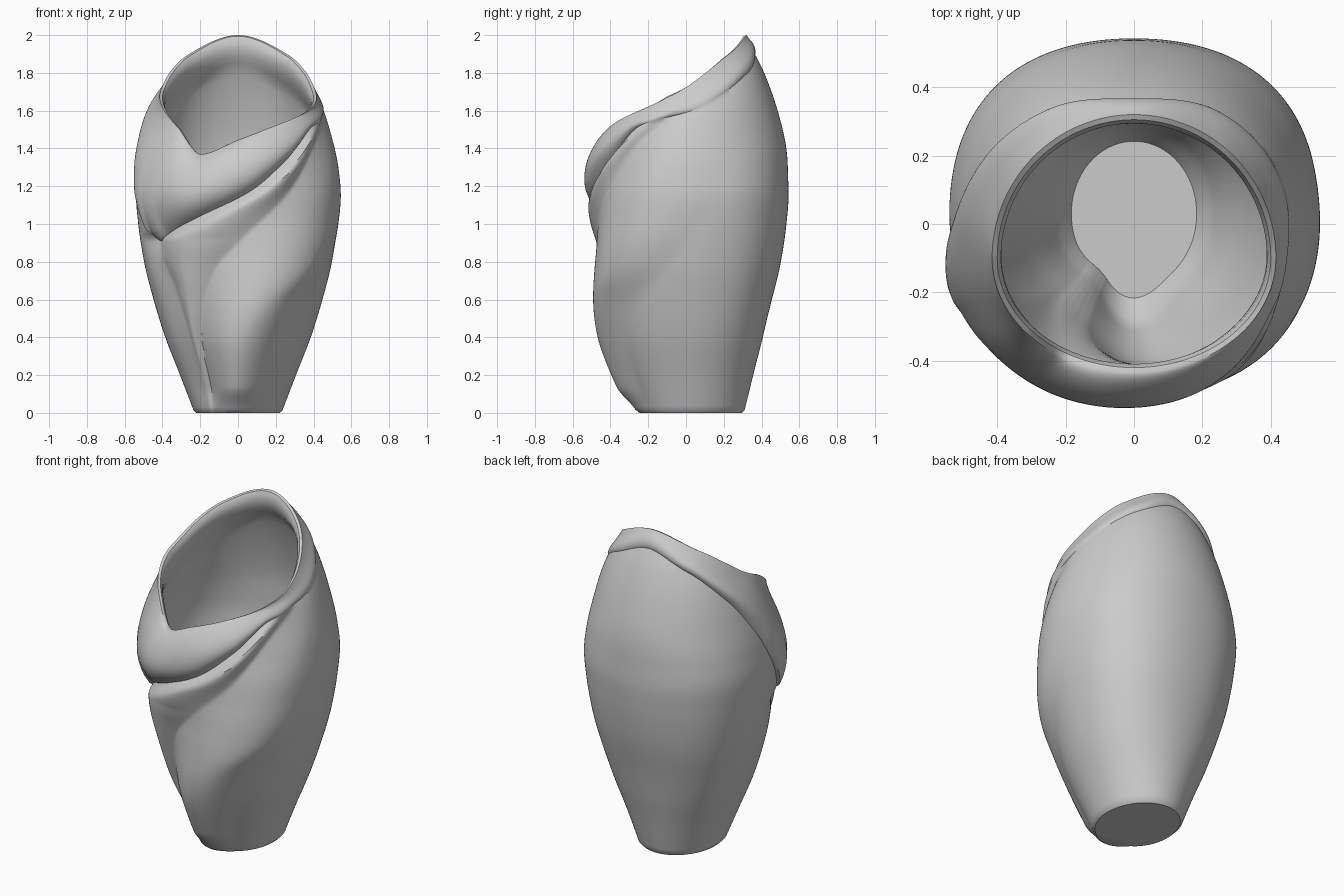
import bpy, bmesh, math

if "Cube" in bpy.data.objects:
    bpy.data.objects.remove(bpy.data.objects["Cube"])

N = 288          # columns around
BODY_ROWS = 72   # foot to lip edge
LIP_ROWS = 20    # lip edge to crest
INNER_ROWS = 50  # crest to inner floor


def curve(pts, x, flat=False):
    """Smooth (limited-slope) interpolation through a few points."""
    if x <= pts[0][0]:
        return pts[0][1]
    if x >= pts[-1][0]:
        return pts[-1][1]
    sl = [(b[1] - a[1]) / (b[0] - a[0]) for a, b in zip(pts, pts[1:])]

    def tangent(k):
        if flat and k in (0, len(sl)):
            return 0
        a, b = sl[max(k - 1, 0)], sl[min(k, len(sl) - 1)]
        return 0 if a * b <= 0 else 2 * a * b / (a + b)
    for i in range(len(sl)):
        (x0, y0), (x1, y1) = pts[i], pts[i + 1]
        if x <= x1:
            h = x1 - x0
            u = (x - x0) / h
            return (y0 * (1 + 2 * u) * (1 - u) ** 2 + tangent(i) * h * u * (1 - u) ** 2
                    + y1 * u * u * (3 - 2 * u) + tangent(i + 1) * h * u * u * (u - 1))


def smooth(a, b, x):
    u = min(max((x - a) / (b - a), 0), 1)
    return u * u * (3 - 2 * u)


def mix(p, q, b):
    return tuple(u * (1 - b) + v * b for u, v in zip(p, q))


# Body half width by height
BODY = [(0, .23), (.2, .307), (.4, .385), (.6, .447), (.8, .497), (1, .528), (1.15, .54),
        (1.3, .525), (1.5, .482), (1.65, .440), (1.8, .385), (1.9, .34), (2, .295)]
# Angle is in degrees from the front, positive toward +x
RIM = [(-180, 2.0), (-140, 1.895), (-121, 1.81), (-104, 1.725), (-83, 1.65), (-50, 1.51), (-28, 1.37),
       (0, 1.445), (28, 1.52), (72, 1.62), (90, 1.67), (104, 1.725), (121, 1.81), (140, 1.895), (180, 2.0)]
EDGE = [(-180, 1.90), (-140, 1.80), (-110, 1.61), (-90, 1.38), (-75, 1.13), (-57, .91), (-49, .95),
        (-22, 1.05), (6, 1.165), (31, 1.33), (57, 1.52), (90, 1.60), (140, 1.80), (180, 1.90)]
BULGE = [(-180, .012), (-130, .022), (-90, .036), (-50, .032), (0, .022), (35, .016), (70, .006),
         (100, .003), (140, .008), (180, .012)]
# Fold lines: angle by height
CREASE_LEFT = [(0, -43), (.35, -42.5), (.64, -46.5), (.92, -57), (.95, -49), (1.05, -22),
               (1.165, 6), (1.33, 31), (1.54, 57), (1.64, 80)]
CREASE_MID = [(0, -36), (.35, -34), (.55, -27), (.75, -16), (.9, 0), (1.13, 28), (1.43, 57), (1.64, 88)]
RIDGE = [(0, -2), (.33, 3), (.54, 15), (.78, 41), (.99, 58), (1.3, 78), (1.64, 100)]
MID_RIDGE = [(.2, -.02), (.55, 0), (.85, .013), (1.1, -.006), (1.3, .004), (1.6, .01)]


def fold(ang, z):
    """Outward offset of the draped folds: sharp valleys, round ridges."""
    e, c, d = curve(CREASE_LEFT, z), curve(CREASE_MID, z), curve(RIDGE, z)
    fade = (1 - .75 * smooth(1.25, 1.65, z)) * (.25 + .75 * smooth(0, .14, z))
    ridge_h = .054 * (1 - .85 * smooth(.65, 1.2, z))
    le, lc = -.018 - .032 * smooth(.8, 1, z), -.036
    stops = [(e - 22, 0), (e, le), (e + .4 * (c - e), curve(MID_RIDGE, z)), (c, lc),
             (d, ridge_h), (d + 38, 0)]
    if ang <= stops[0][0] or ang >= stops[-1][0]:
        return 0
    for i, ((a0, h0), (a1, h1)) in enumerate(zip(stops, stops[1:])):
        if ang <= a1 and a1 > a0:
            u = (ang - a0) / (a1 - a0)
            s = u * u * (3 - 2 * u)
            if i in (1, 3):
                s = .4 * s + .6 * math.sin(u * math.pi / 2)
            elif i == 2:
                s = .4 * s + .6 * (1 - math.cos(u * math.pi / 2))
            return (h0 + (h1 - h0) * s) * fade
    return 0


def body(ang, z):
    side = max(smooth(62, 100, -ang), smooth(60, 130, ang))
    tuck = -.006 * side * math.exp(-abs(curve(EDGE, ang, True) - z) / .05)
    return curve(BODY, z) + fold(ang, z) + tuck


def place(ang, r, z):
    """Oval section: squarer at the back, deeper at the front and foot."""
    a = math.radians(ang)
    upper = smooth(1.15, 1.5, z)
    if abs(ang) < 90:
        sy = 1.03 + .15 * (1 - smooth(.15, .85, z)) + .035 * upper
        corner = .012
    else:
        sy = .95 + .25 * max(0, 1 - z / .6) ** 2 + .05 * upper
        corner = .045
    r *= 1 + corner * math.sin(2 * a) ** 2 * smooth(0, .7, z) * (1 - .5 * upper)
    return (r * math.sin(a), .03 - r * math.cos(a) * sy, z)


def mouth(ang, inset, z):
    """Point on the round mouth opening."""
    a = math.radians(ang)
    ry = .335 if abs(ang) < 90 else .42
    return ((.415 - inset) * math.sin(a), -.10 - (ry - inset) * math.cos(a), z)


def column(ang):
    """One strip from the foot, over the lip, down to the inner floor."""
    rim, edge = curve(RIM, ang, True), curve(EDGE, ang, True)
    pts = [place(ang, body(ang, 0) * .96, 0)]
    # Outer wall
    for k in range(BODY_ROWS + 1):
        z = .015 + (edge - .015) * k / BODY_ROWS
        pts.append(place(ang, body(ang, z), z))
    # Rolled lip, with an overlapping step on the left
    d0 = body(ang, edge) - curve(BODY, edge)
    step = .012 * math.exp(-((ang + 68) / 14) ** 2)
    power = .68 + .25 * smooth(60, 100, abs(ang))
    for k in range(LIP_ROWS + 1):
        s = math.sin((.01 + .99 * k / LIP_ROWS) * math.pi / 2)
        z = edge + (rim - edge) * s
        b = 1 - math.sqrt(max(0, 1 - s ** 4))
        r = curve(BODY, z) + d0 * math.exp(-6 * s) + step * (1 - s)
        r += curve(BULGE, ang, True) * math.sin(math.pi * s ** power)
        pts.append(mix(place(ang, r, z), mouth(ang, 0, z), b))
    # Inside of the lip and inner wall
    pts.append(mouth(ang, .015, rim - .006))
    pts.append(mouth(ang, .026, rim - .03))
    top = rim - .03
    for k in range(1, INNER_ROWS + 1):
        z = top + (.055 - top) * k / INNER_ROWS
        # Average the fold a little so the inside is softer
        f = sum(fold(ang + o, z) for o in (-8, -4, 0, 4, 8)) / 5
        wall = curve(BODY, z) + f - .053 - .015 * smooth(.13, .055, z)
        pts.append(mix(mouth(ang, .028, z), place(ang, wall, z), smooth(0, .16, top - z)))
    return pts


# Vase shell
bm = bmesh.new()
cols = [[bm.verts.new(p) for p in column(-180 + 360 * i / N)] for i in range(N)]
for i in range(N):
    a, b = cols[i], cols[(i + 1) % N]
    for k in range(len(a) - 1):
        bm.faces.new((a[k], b[k], b[k + 1], a[k + 1]))
# Foot and inner floor
bm.faces.new([c[0] for c in reversed(cols)])
bm.faces.new([c[-1] for c in cols])
bmesh.ops.recalc_face_normals(bm, faces=bm.faces[:])

mesh = bpy.data.meshes.new("draped_vase")
bm.to_mesh(mesh)
bm.free()
vase = bpy.data.objects.new("draped_vase", mesh)
bpy.context.collection.objects.link(vase)

# Plain grey clay
clay = bpy.data.materials.new("grey_clay")
clay.diffuse_color = (.6, .6, .6, 1)
clay.use_nodes = True
clay.node_tree.nodes["Principled BSDF"].inputs["Base Color"].default_value = clay.diffuse_color
mesh.materials.append(clay)

bpy.context.view_layer.objects.active = vase
vase.select_set(True)
bpy.ops.object.shade_smooth_by_angle(angle=math.radians(40))
